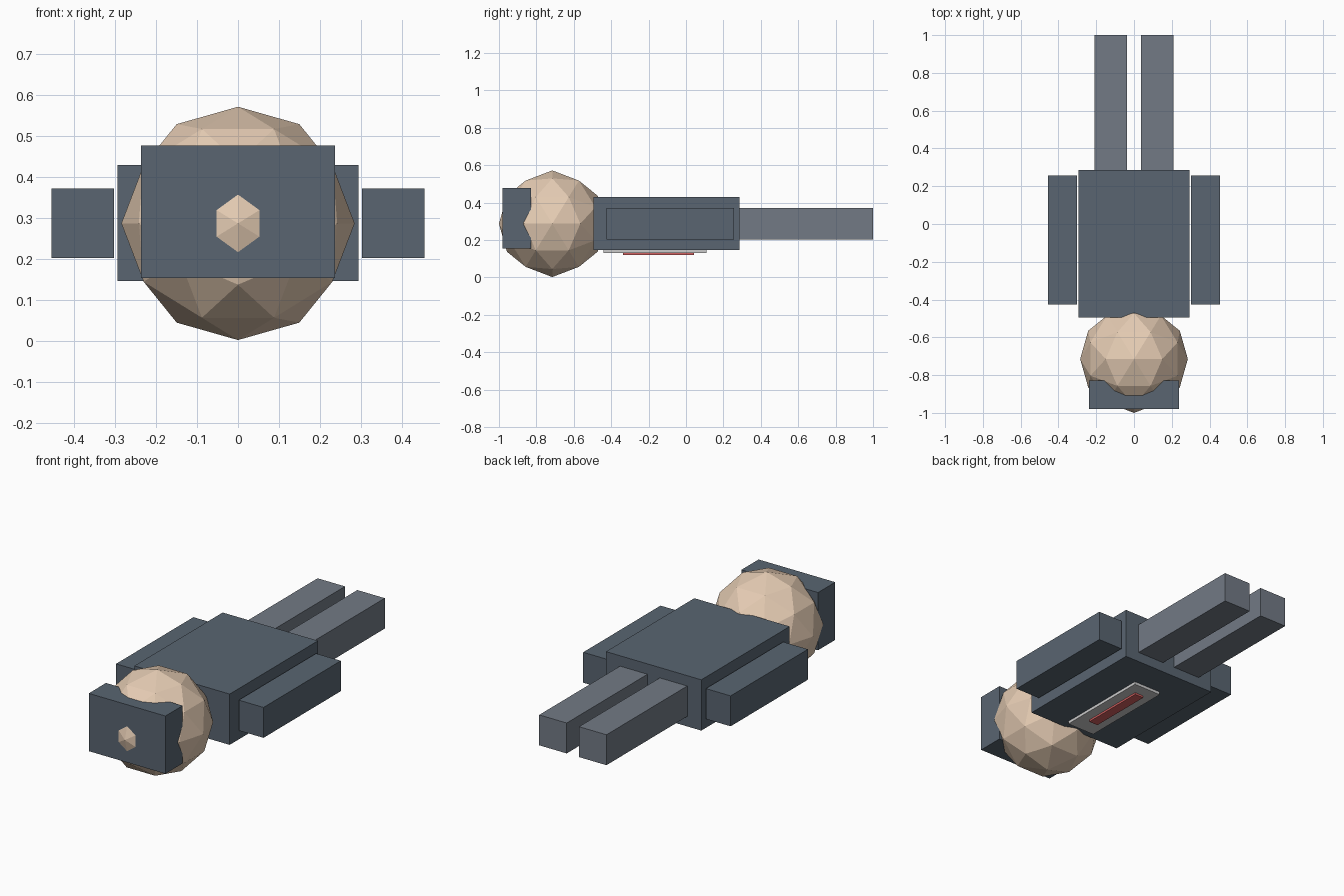
import bpy

if "Cube" in bpy.data.objects:
    bpy.data.objects.remove(bpy.data.objects["Cube"])


def material(name, rgb):
    m = bpy.data.materials.new(name)
    m.diffuse_color = (*rgb, 1)
    m.use_nodes = True
    m.node_tree.nodes["Principled BSDF"].inputs["Base Color"].default_value = m.diffuse_color
    return m


SLATE = material("slate", (0.10, 0.13, 0.165))
TROUSER = material("trouser_grey", (0.17, 0.195, 0.235))
SKIN = material("skin", (0.78, 0.60, 0.45))
WHITE = material("shirt_white", (0.80, 0.80, 0.80))
RED = material("tie_red", (0.65, 0.12, 0.12))


def box(name, x, y, z, mat):
    """Box from (min, max) ranges on each axis."""
    rng = (x, y, z)
    bpy.ops.mesh.primitive_cube_add(size=1, location=[(a + b) / 2 for a, b in rng])
    ob = bpy.context.object
    ob.name = name
    ob.scale = [b - a for a, b in rng]
    bpy.ops.object.transform_apply(location=False, rotation=False, scale=True)
    ob.data.materials.append(mat)
    return ob


# Torso, lying face down
box("torso", (-0.295, 0.295), (-0.495, 0.286), (0.146, 0.43), SLATE)

# Shirt front and tie on the underside
box("shirt_front", (-0.086, 0.086), (-0.44, 0.11), (0.13, 0.16), WHITE)
box("tie", (-0.028, 0.028), (-0.336, 0.043), (0.119, 0.145), RED)

# Arms and legs on both sides
for side, s in (("left", -1), ("right", 1)):
    box(side + "_arm", sorted((s * 0.303, s * 0.456)), (-0.426, 0.257), (0.202, 0.372), SLATE)
    box(side + "_leg", sorted((s * 0.038, s * 0.208)), (0.286, 1.0), (0.202, 0.372), TROUSER)

# Faceted head: a twice-divided icosahedron turned so edge midpoints lie on the axes
PHI = (1 + 5 ** 0.5) / 2
RADIUS = 0.285
corners = []
for a in (-1, 1):
    for b in (-PHI, PHI):
        corners += [(a, 0, b), (0, b, a), (b, a, 0)]

import bmesh
from mathutils import Vector

bm = bmesh.new()
for c in corners:
    bm.verts.new(c)
bmesh.ops.convex_hull(bm, input=bm.verts[:])
bmesh.ops.subdivide_edges(bm, edges=bm.edges[:], cuts=1, use_grid_fill=True)
for v in bm.verts:
    v.co = v.co.normalized() * RADIUS
bmesh.ops.recalc_face_normals(bm, faces=bm.faces[:])
mesh = bpy.data.meshes.new("head")
bm.to_mesh(mesh)
bm.free()
head = bpy.data.objects.new("head", mesh)
head.location = Vector((0, -0.715, 0.287))
mesh.materials.append(SKIN)
bpy.context.collection.objects.link(head)

# Flat cap block that the head pokes through
box("hair_block", (-0.237, 0.237), (-0.98, -0.828), (0.154, 0.477), SLATE)
